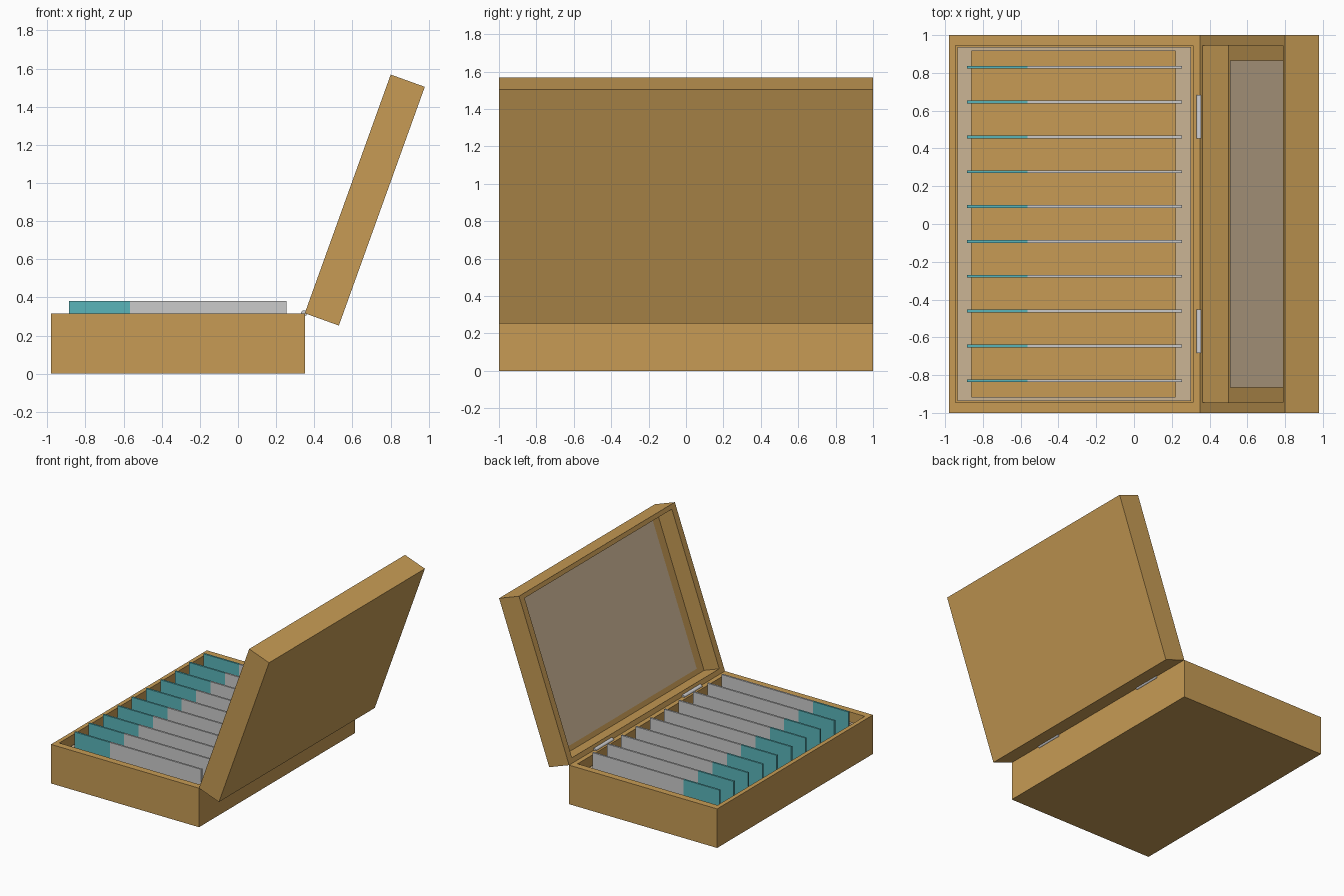
import bpy
import bmesh
from math import radians
from mathutils import Matrix, Vector

if "Cube" in bpy.data.objects:
    bpy.data.objects.remove(bpy.data.objects["Cube"], do_unlink=True)


def material(name, rgb):
    mat = bpy.data.materials.new(name)
    mat.use_nodes = True
    mat.diffuse_color = (*rgb, 1)
    mat.node_tree.nodes["Principled BSDF"].inputs["Base Color"].default_value = (*rgb, 1)
    return mat


WOOD = material("wood", (0.57, 0.33, 0.09))
LINING = material("beige lining", (0.60, 0.46, 0.30))
GLASS = material("slide glass", (0.60, 0.60, 0.60))
TEAL = material("teal label", (0.10, 0.46, 0.49))
METAL = material("hinge metal", (0.64, 0.64, 0.66))


def finish(bm, name, mat):
    bmesh.ops.recalc_face_normals(bm, faces=bm.faces)
    mesh = bpy.data.meshes.new(name)
    bm.to_mesh(mesh)
    bm.free()
    mesh.materials.append(mat)
    obj = bpy.data.objects.new(name, mesh)
    bpy.context.collection.objects.link(obj)
    return obj


def rings(name, mat, loops, closed=False):
    """Join rectangles (x0, x1, half_y, z) into a tray, box or hollow frame."""
    bm = bmesh.new()
    rows = [[bm.verts.new(p) for p in ((x0, -h, z), (x1, -h, z), (x1, h, z), (x0, h, z))]
            for x0, x1, h, z in loops]
    pairs = list(zip(rows, rows[1:]))
    if closed:
        pairs.append((rows[-1], rows[0]))
    else:
        bm.faces.new(rows[0])
        bm.faces.new(rows[-1])
    for a, b in pairs:
        for i in range(4):
            j = (i + 1) % 4
            bm.faces.new((a[i], a[j], b[j], b[i]))
    return finish(bm, name, mat)


LEFT, RIGHT, TOP = -0.98, 0.35, 0.317
IN_LEFT, IN_RIGHT, IN_HALF = -0.945, 0.312, 0.945

# Open base tray
rings("base_tray", WOOD, [(LEFT, RIGHT, 1, 0), (LEFT, RIGHT, 1, TOP),
                          (IN_LEFT, IN_RIGHT, IN_HALF, TOP),
                          (IN_LEFT, IN_RIGHT, IN_HALF, 0.04)])

# Lining frame that holds the slides
outer, inner = (-0.935, 0.302, 0.938), (-0.86, 0.22, 0.915)
rings("lining_frame", LINING, [(*outer, 0.04), (*outer, 0.24),
                               (*inner, 0.24), (*inner, 0.04)], closed=True)

# Lid, modelled closed and then swung open about the hinge line
DEPTH = 0.19
swing = (Matrix.Translation(Vector((RIGHT, 0, TOP)))
         @ Matrix.Rotation(radians(109.8), 4, 'Y')
         @ Matrix.Translation(Vector((-RIGHT, 0, -TOP))))
floor = TOP + 0.145
lid = rings("lid", WOOD, [(LEFT, RIGHT, 1, TOP + DEPTH), (LEFT, RIGHT, 1, TOP),
                          (IN_LEFT, IN_RIGHT, IN_HALF, TOP),
                          (IN_LEFT, IN_RIGHT, IN_HALF, floor)])
panel = rings("lid_lining", LINING, [(-0.90, 0.27, 0.865, floor - 0.005),
                                     (-0.90, 0.27, 0.865, floor + 0.001)])
for obj in (lid, panel):
    obj.data.transform(swing)

# Row of upright slides, each with a teal label end
for i in range(10):
    y = -0.83 + i * 0.1844
    for name, mat, x0, x1 in (("slide_label", TEAL, -0.885, -0.565),
                              ("slide_glass", GLASS, -0.565, 0.255)):
        part = rings(f"{name}_{i + 1}", mat, [(x0, x1, 0.0075, 0.041),
                                              (x0, x1, 0.0075, 0.382)])
        part.data.transform(Matrix.Translation((0, y, 0)))

# Hinge barrels
for side, y in (("front", -0.567), ("back", 0.567)):
    bm = bmesh.new()
    bmesh.ops.create_cone(bm, cap_ends=True, segments=16, radius1=0.016,
                          radius2=0.016, depth=0.23)
    bm.transform(Matrix.Translation((0.346, y, TOP)) @ Matrix.Rotation(radians(90), 4, 'X'))
    hinge = finish(bm, side + "_hinge", METAL)
    bpy.context.view_layer.objects.active = hinge
    hinge.select_set(True)
    bpy.ops.object.shade_smooth_by_angle(angle=radians(40))
    hinge.select_set(False)
